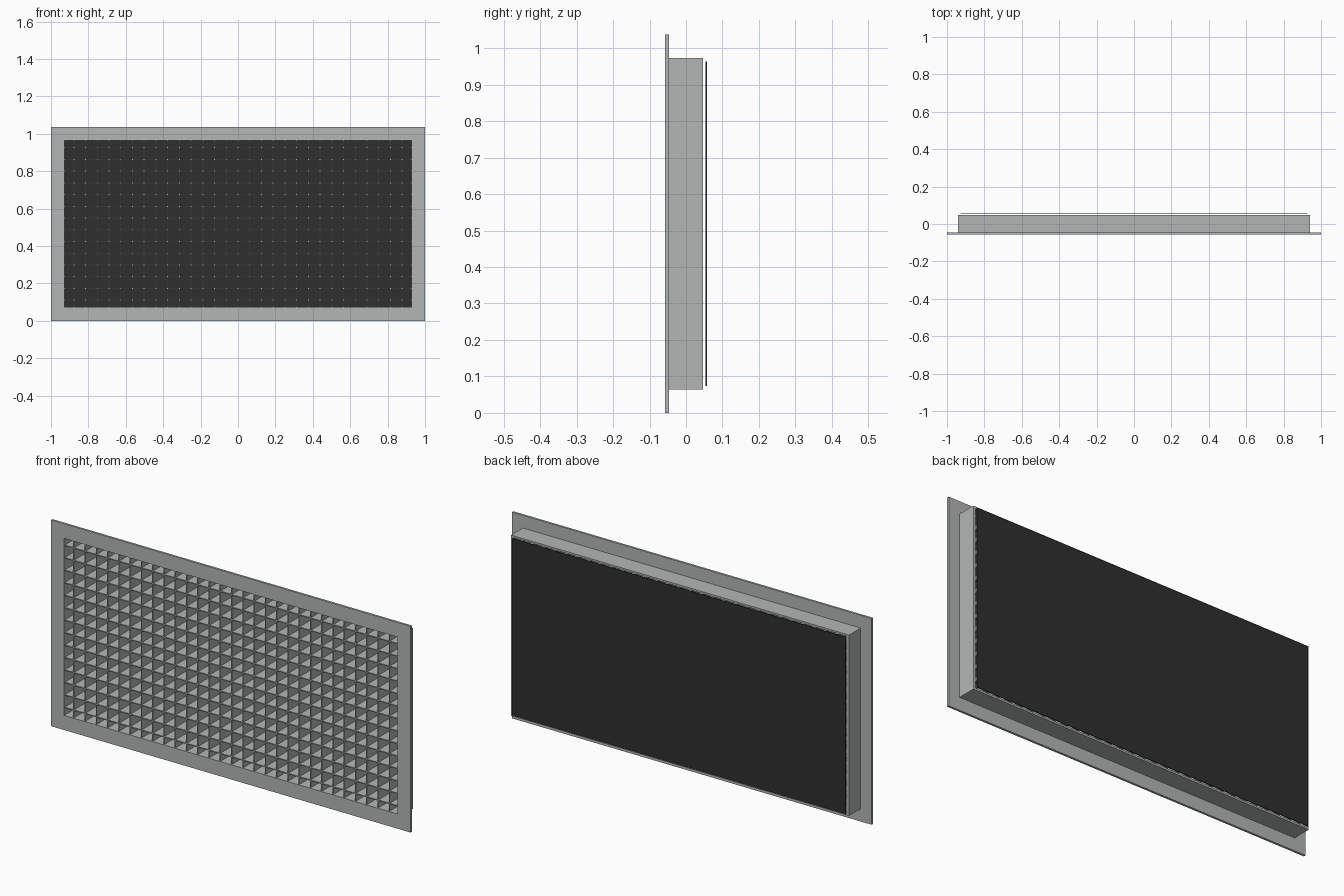
import bpy, bmesh

if "Cube" in bpy.data.objects:
    bpy.data.objects.remove(bpy.data.objects["Cube"])

H = 1.037            # overall height
CZ = H / 2           # centre height
IN_X, IN_Z = 0.927, 0.445   # half size of the opening
PITCH = 0.0627       # grid cell size
BAR = 0.005          # blade thickness


def material(name, rgb):
    m = bpy.data.materials.new(name)
    m.diffuse_color = (*rgb, 1)
    m.use_nodes = True
    m.node_tree.nodes["Principled BSDF"].inputs["Base Color"].default_value = m.diffuse_color
    return m


grey = material("grey metal", (0.45, 0.47, 0.46))
black = material("black backing", (0.028, 0.028, 0.028))


def finish(name, bm, mat):
    bmesh.ops.recalc_face_normals(bm, faces=bm.faces)
    me = bpy.data.meshes.new(name)
    bm.to_mesh(me)
    bm.free()
    me.materials.append(mat)
    ob = bpy.data.objects.new(name, me)
    bpy.context.collection.objects.link(ob)
    return ob


def add_box(bm, x, y, z):
    """Box from (min, max) ranges."""
    v = bmesh.ops.create_cube(bm, size=1)["verts"]
    for p in v:
        p.co = [r[0] if c < 0 else r[1] for c, r in zip(p.co, (x, y, z))]


def frame(name, out_x, out_z, y0, y1):
    """Rectangular ring around the opening, between depths y0 and y1."""
    bm = bmesh.new()
    loops = []
    for hx, hz, y in ((out_x, out_z, y0), (IN_X, IN_Z, y0),
                      (IN_X, IN_Z, y1), (out_x, out_z, y1)):
        loops.append([bm.verts.new((sx * hx, y, CZ + sz * hz))
                      for sx, sz in ((-1, -1), (1, -1), (1, 1), (-1, 1))])
    for a, b in zip(loops, loops[1:] + loops[:1]):
        for i in range(4):
            j = (i + 1) % 4
            bm.faces.new((a[i], a[j], b[j], b[i]))
    return finish(name, bm, grey)


# Front flange and the collar behind it
frame("front_flange", 1.0, CZ, -0.057, -0.046)
frame("duct_collar", 0.94, 0.4545, -0.046, 0.047)

# Egg-crate grid blades
Y = (-0.052, 0.047)
bm = bmesh.new()
for k in range(-14, 15):
    x = k * PITCH
    add_box(bm, (x - BAR / 2, x + BAR / 2), Y, (CZ - IN_Z, CZ + IN_Z))
finish("vertical_blades", bm, grey)

bm = bmesh.new()
for k in range(14):
    z = CZ + (k - 6.5) * PITCH
    add_box(bm, (-IN_X, IN_X), Y, (z - BAR / 2, z + BAR / 2))
finish("horizontal_blades", bm, grey)

# Thin dark sheet just behind the grid
bm = bmesh.new()
add_box(bm, (-IN_X, IN_X), (0.053, 0.057), (CZ - IN_Z, CZ + IN_Z))
finish("back_sheet", bm, black)
